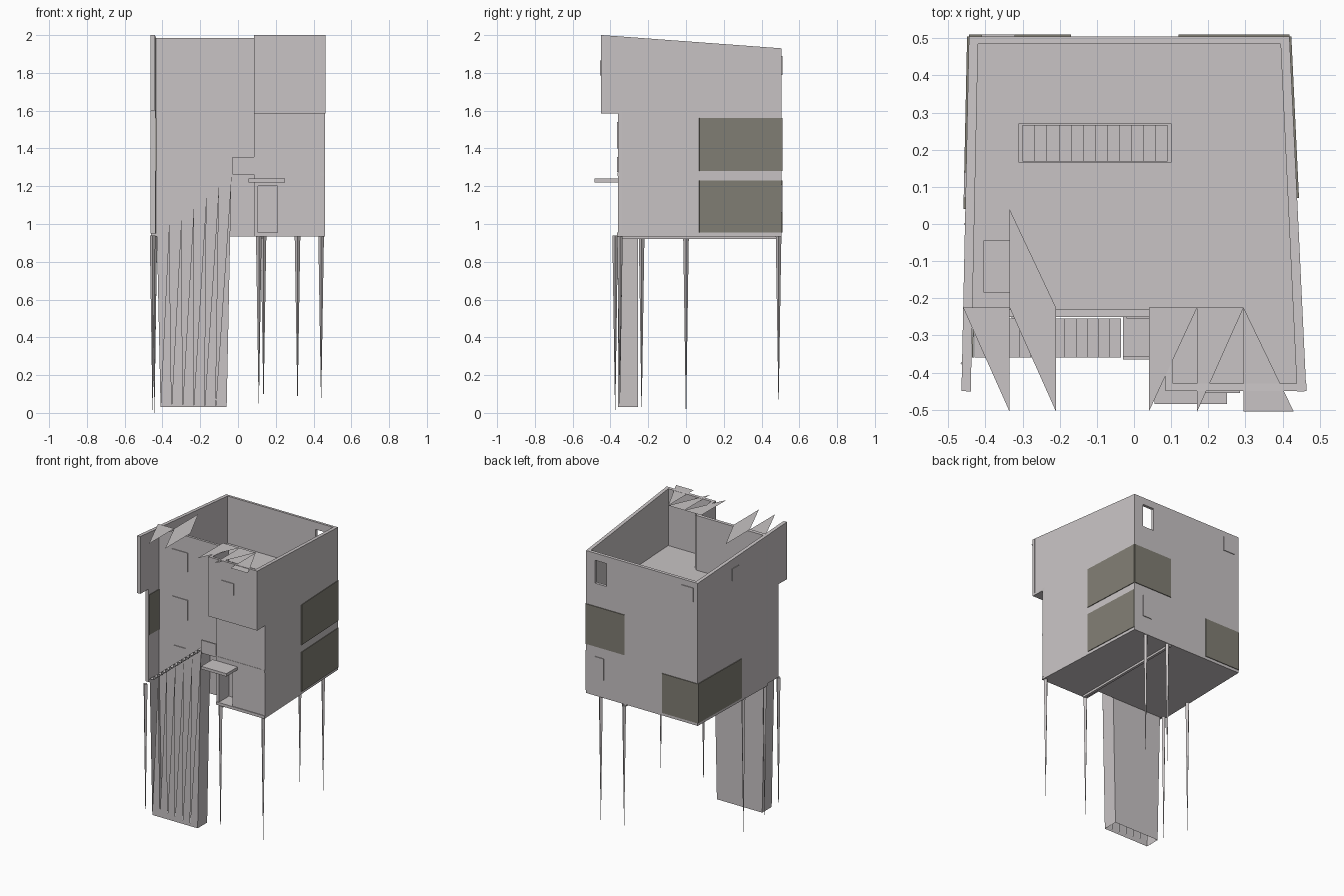
import bpy, bmesh
from mathutils import Vector

if "Cube" in bpy.data.objects:
    bpy.data.objects.remove(bpy.data.objects["Cube"])


def material(name, rgb):
    m = bpy.data.materials.new(name)
    m.diffuse_color = (*rgb, 1)
    m.use_nodes = True
    m.node_tree.nodes["Principled BSDF"].inputs["Base Color"].default_value = m.diffuse_color
    return m


WALL = material("warm_grey", (0.58, 0.55, 0.555))
GLASS = material("olive_glass", (0.22, 0.21, 0.175))


def mesh_object(name, bm, mat):
    me = bpy.data.meshes.new(name)
    bm.to_mesh(me)
    bm.free()
    me.materials.append(mat)
    ob = bpy.data.objects.new(name, me)
    bpy.context.collection.objects.link(ob)
    return ob


def prism(name, pts, z0, top, mat=WALL):
    """Upright prism on a plan outline; top is a height or a function of y."""
    f = top if callable(top) else (lambda y: top)
    bm = bmesh.new()
    lo = [bm.verts.new((x, y, z0)) for x, y in pts]
    hi = [bm.verts.new((x, y, f(y))) for x, y in pts]
    bm.faces.new(lo[::-1])
    bm.faces.new(hi)
    for i in range(len(pts)):
        j = (i + 1) % len(pts)
        bm.faces.new((lo[i], lo[j], hi[j], hi[i]))
    bmesh.ops.recalc_face_normals(bm, faces=bm.faces)
    return mesh_object(name, bm, mat)


def wall(name, a, b, z0, top, t=0.02, mat=WALL):
    """Wall along a plan line, thickened to its left (inside)."""
    a, b = Vector(a), Vector(b)
    d = (b - a).normalized()
    n = Vector((-d.y, d.x)) * t
    return prism(name, [a, b, b + n, a + n], z0, top, mat)


def box(name, x0, x1, y0, y1, z0, z1, mat=WALL):
    return prism(name, [(x0, y0), (x1, y0), (x1, y1), (x0, y1)], z0, z1, mat)


def plate(name, a, b, z0, z1, mat=WALL):
    return wall(name, a, b, z0, z1, -0.005, mat)


def faces_object(name, polys, mat=WALL):
    bm = bmesh.new()
    for p in polys:
        bm.faces.new([bm.verts.new(v) for v in p])
    return mesh_object(name, bm, mat)


# Side walls lean in towards the back
def right_x(y): return 0.4425 - 0.045 * y / 0.95
def left_x(y): return -0.455 + 0.02 * y / 0.95
def R(y): return (right_x(y), y)
def L(y): return (left_x(y), y)
def roof(y): return 1.93 + (0.505 - y) * 0.07 / 0.95


BACK, RECESS, BX = 0.505, -0.25, 0.085

# Three storeys of walls, the top one open and stepping forward
for name, z0, z1, fy in (("lower", 0.95, 1.27, -0.36), ("middle", 1.27, 1.6, -0.36), ("upper", 1.6, roof, -0.45)):
    wall(name + "_right_wall", R(fy), R(BACK), z0, z1, 0.025)
    wall(name + "_left_wall", L(BACK), L(fy), z0, z1, 0.025)
    wall(name + "_recessed_front", (left_x(RECESS), RECESS), (BX, RECESS), z0, z1)
    wall(name + "_block_side", (BX, RECESS), (BX, fy), z0, z1)
    if name == "lower":
        wall("front_beside_door", (0.21, fy), R(fy), z0, z1)
        wall("front_over_door", (BX, fy), (0.21, fy), 1.2, z1)
    else:
        wall(name + "_block_front", (BX, fy), R(fy), z0, z1)
    if name == "upper":
        # Back wall with an open window
        wall("upper_back_right", R(BACK), (0.35, BACK), z0, z1)
        wall("upper_back_left", (0.26, BACK), L(BACK), z0, z1)
        wall("upper_back_sill", (0.35, BACK), (0.26, BACK), z0, 1.72)
        wall("upper_back_lintel", (0.35, BACK), (0.26, BACK), 1.88, z1)
    else:
        wall(name + "_back_wall", R(BACK), L(BACK), z0, z1)


# Floor slabs
def slab(name, z0, z1, fy):
    prism(name, [L(RECESS), (BX, RECESS), (BX, fy), R(fy), R(BACK), L(BACK)], z0, z1)


slab("base_slab", 0.935, 0.955, -0.365)
slab("middle_slab", 1.255, 1.272, -0.362)
prism("top_floor_front", [L(RECESS), (BX, RECESS), (BX, -0.45), R(-0.45), R(0.165), L(0.165)], 1.585, 1.602)
prism("top_floor_back", [L(0.27), R(0.27), R(BACK), L(BACK)], 1.585, 1.602)
prism("top_floor_left", [L(0.165), (-0.31, 0.165), (-0.31, 0.27), L(0.27)], 1.585, 1.602)
prism("top_floor_right", [(0.1, 0.165), R(0.165), R(0.27), (0.1, 0.27)], 1.585, 1.602)
box("floor_hatch", -0.405, -0.335, -0.185, -0.045, 1.602, 1.608)
box("under_beam", 0.112, 0.13, -0.35, 0.5, 0.92, 0.936)

# Inner stair
for i in range(12):
    x, z = -0.3 + 0.0325 * i, 1.29 + 0.024 * i
    box("inner_step", x, x + 0.0325, 0.168, 0.267, z, z + 0.022)

# Corner glazing
plate("right_glass_middle", R(0.07), R(BACK), 1.28, 1.56, GLASS)
plate("right_glass_lower", R(0.07), R(BACK), 0.955, 1.23, GLASS)
plate("back_glass_middle", R(BACK), (0.12, BACK), 1.28, 1.56, GLASS)
plate("back_glass_lower", (-0.17, BACK), L(BACK), 0.955, 1.23, GLASS)
plate("left_glass_lower", L(BACK), L(0.04), 0.955, 1.23, GLASS)
wall("fin_glass_middle", (left_x(-0.25) + 0.026, -0.25), (left_x(-0.36) + 0.026, -0.36), 1.28, 1.56, 0.004, GLASS)

# Closed windows
for x0, x1, z0, z1, y in ((-0.33, -0.21, 1.4, 1.54, RECESS), (-0.32, -0.225, 1.12, 1.2, RECESS),
                          (-0.33, -0.21, 1.74, 1.87, RECESS), (-0.02, 0.075, 1.36, 1.53, RECESS),
                          (0.21, 0.385, 1.4, 1.54, -0.36), (0.19, 0.285, 1.785, 1.865, -0.45)):
    plate("front_window", (x0, y), (x1, y), z0, z1)
plate("back_window_upper", (-0.32, BACK), (-0.41, BACK), 1.79, 1.89)
plate("back_window_lower", (0.35, BACK), (0.28, BACK), 1.06, 1.21)
plate("left_window_upper", L(0.14), L(0.07), 1.81, 1.895)

# Entrance
box("door", 0.105, 0.21, -0.25, -0.24, 0.955, 1.2)
box("door_canopy", 0.055, 0.25, -0.485, -0.36, 1.22, 1.24)

# Landing at the head of the outer stair
box("landing", -0.03, BX, -0.36, RECESS, 1.262, 1.275)
box("landing_parapet", -0.03, BX, -0.365, -0.355, 1.275, 1.355)

# Outer stair: treads, stepped back wall and a front of tall triangles
N, X0, X1, YF, YB, ZB = 13, -0.43, -0.035, -0.36, -0.255, 0.03
w, rise = (X1 - X0) / N, 0.025
profile, treads = [], []
for i in range(N):
    a, b, z = X0 + i * w, X0 + (i + 1) * w, 0.975 + i * rise
    profile += [(a, z), (b, z)]
    treads.append([(a, YF, z), (b, YF, z), (b, YB, z), (a, YB, z)])
    treads.append([(a, YF, z - rise), (a, YF, z), (a, YB, z), (a, YB, z - rise)])
faces_object("stair_treads", treads)
B0, B1 = -0.41, -0.06
outline = [(B1, ZB), (B0, ZB)] + profile
faces_object("stair_back", [[(x, YB, z) for x, z in reversed(outline)][::-1]])
faces_object("stair_ends", [
    [(B0, YB, ZB), (B0, YF, ZB), (X0, YF, 0.975), (X0, YB, 0.975)],
    [(B1, YF, ZB), (B1, YB, ZB), (X1, YB, 1.275), (X1, YF, 1.275)]])
M = 6
front = []
for i in range(M):
    a, b = B0 + (B1 - B0) * i / M, B0 + (B1 - B0) * (i + 1) / M
    t = X0 + (X1 - X0) * (i + 1) / M
    front.append([(a, YF, ZB), (b, YF, ZB), (t, YF, 0.965 + 0.3 * (i + 0.9) / M)])
faces_object("stair_front", front)

# Tapering stilts
for x, y, zb in ((-0.452, -0.375, 0.015), (-0.443, -0.235, 0.03), (-0.443, 0.0, 0.0), (0.11, -0.35, 0.05),
                 (0.135, 0.49, 0.08), (0.315, 0.49, 0.07), (0.44, -0.35, 0.08)):
    bm = bmesh.new()
    bmesh.ops.create_cone(bm, cap_ends=True, segments=4, radius1=0.001, radius2=0.015, depth=0.94 - zb)
    bmesh.ops.translate(bm, verts=bm.verts, vec=(x, y, (0.94 + zb) / 2))
    mesh_object("stilt", bm, WALL)

# Triangular shade panels over the roof edge
Z, Y0, Y1 = 1.998, -0.225, -0.505
faces_object("shade_panels", [[(x, y, Z) for x, y in t] for t in (
    ((-0.46, Y0), (-0.335, Y1), (-0.335, Y0)),
    ((-0.335, Y0), (-0.21, Y1), (-0.21, Y0)),
    ((-0.335, Y0), (-0.21, Y0), (-0.335, 0.04)),
    ((0.04, Y0), (0.04, Y1), (0.17, Y0)),
    ((0.17, Y0), (0.17, Y1), (0.295, Y0)),
    ((0.295, Y0), (0.295, Y1), (0.43, Y1)))])
